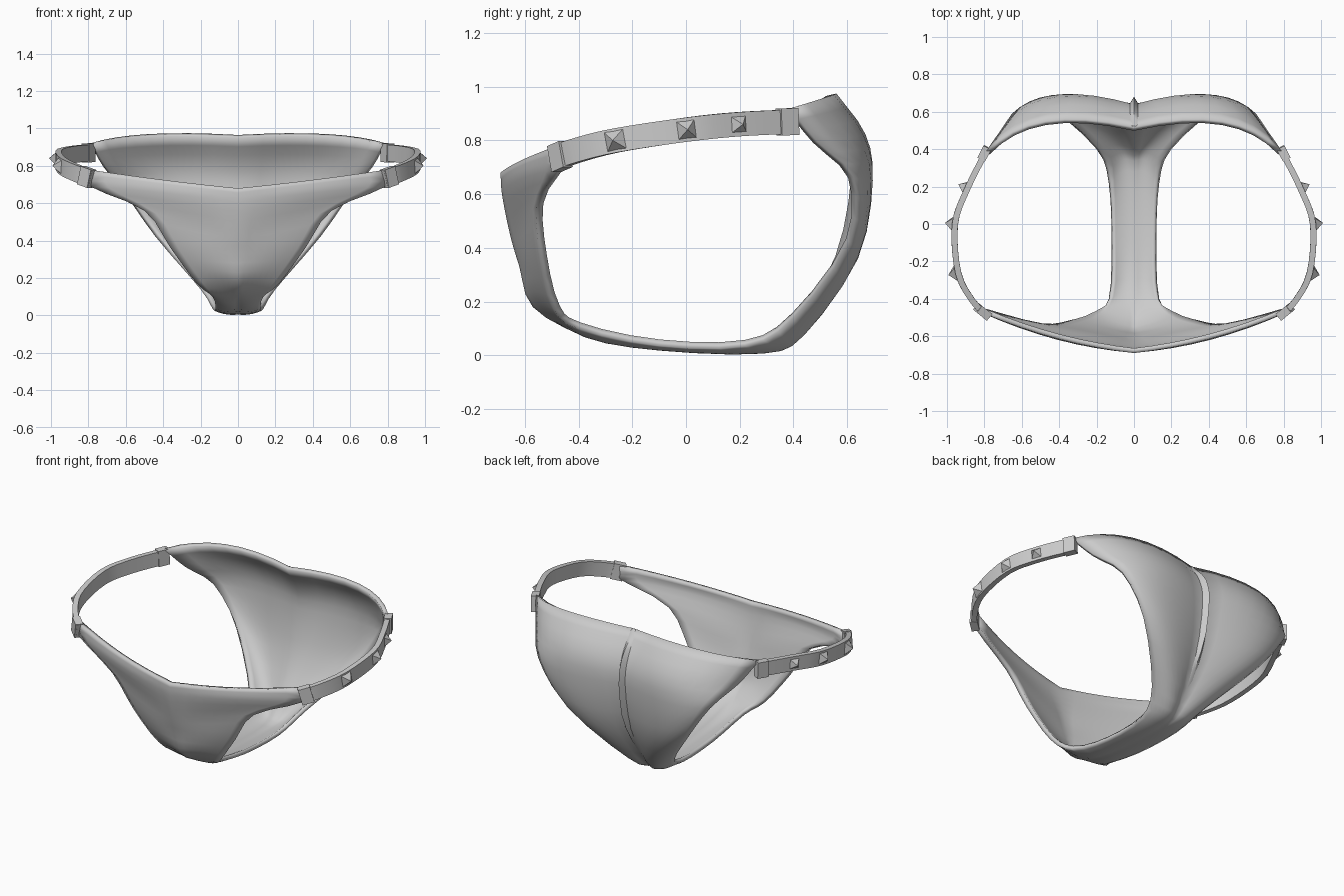
import bpy, bmesh
from mathutils import Vector

if "Cube" in bpy.data.objects:
    bpy.data.objects.remove(bpy.data.objects["Cube"])


def spline(pts, n):
    """Catmull-Rom through tuples, n steps per span."""
    P = [Vector(p) for p in pts]
    P = [2 * P[0] - P[1]] + P + [2 * P[-1] - P[-2]]
    out = []
    for i in range(1, len(P) - 2):
        a, b, c, d = P[i - 1:i + 3]
        for k in range(n):
            t = k / n
            out.append(0.5 * (2 * b + (c - a) * t + (2 * a - 5 * b + 4 * c - d) * t * t
                              + (3 * b - a - 3 * c + d) * t ** 3))
    return out + [P[-2]]


def make(name, verts, faces, mirror=True, thickness=0, smooth=True):
    me = bpy.data.meshes.new(name)
    me.from_pydata([tuple(v) for v in verts], [], faces)
    ob = bpy.data.objects.new(name, me)
    bpy.context.collection.objects.link(ob)
    if not thickness:
        bm = bmesh.new()
        bm.from_mesh(me)
        bmesh.ops.recalc_face_normals(bm, faces=bm.faces)
        bm.to_mesh(me)
        bm.free()
    if mirror:
        ob.modifiers.new("mirror", 'MIRROR')
    if thickness:
        s = ob.modifiers.new("cloth", 'SOLIDIFY')
        s.thickness, s.offset = thickness, -1
    if smooth:
        bpy.ops.object.select_all(action='DESELECT')
        ob.select_set(True)
        bpy.context.view_layer.objects.active = ob
        bpy.ops.object.shade_smooth_by_angle(angle=0.7)
    return ob


# Cloth panel sections, front waist to back waist: centre (y, z), halfway (y, z), leg edge (x, y, z)
rows = [
    ((-.69, .68), (-.615, .725), (.80, -.48, .78)),
    ((-.685, .60), (-.62, .655), (.79, -.48, .69)),
    ((-.655, .45), (-.61, .50), (.50, -.555, .56)),
    ((-.62, .33), (-.59, .34), (.36, -.54, .36)),
    ((-.57, .18), (-.54, .19), (.22, -.49, .17)),
    ((-.38, .075), (-.38, .07), (.135, -.40, .10)),
    ((-.10, .02), (-.10, .02), (.12, -.10, .035)),
    ((.28, .01), (.28, .01), (.135, .22, .035)),
    ((.42, .09), (.44, .08), (.20, .40, .14)),
    ((.58, .36), (.64, .36), (.44, .61, .42)),
    ((.64, .66), (.695, .65), (.61, .625, .66)),
    ((.61, .82), (.66, .82), (.72, .49, .795)),
    ((.52, .965), (.55, .97), (.79, .39, .92)),
]
STEP = 3
centre = spline([(0, *c) for c, m, e in rows], STEP)
middle = spline([(e[0] * (.6 if c[0] > .5 else .5), *m) for c, m, e in rows], STEP)
edge = spline([e for c, m, e in rows], STEP)
N = 8
verts, faces = [], []
for c, m, e in zip(centre, middle, edge):
    for j in range(N + 1):
        t = j / N
        verts.append(c * (1 - t) * (1 - 2 * t) + m * 4 * t * (1 - t) + e * t * (2 * t - 1))
for i in range(len(centre) - 1):
    for j in range(N):
        a = i * (N + 1) + j
        b = a + N + 1
        faces.append((a, b, b + 1, a + 1))
make("cloth_panel", verts, faces, thickness=.026)

# Side belt: rectangular section swept along the hip
belt = spline([(.78, -.49, .73), (.86, -.415, .76), (.94, -.26, .80), (.957, 0, .84),
               (.89, .19, .86), (.79, .39, .87)], 4)


def frame(i):
    t = (belt[min(i + 1, len(belt) - 1)] - belt[max(i - 1, 0)]).normalized()
    out = Vector((t.y, -t.x, 0)).normalized()
    return t, out, out.cross(t)


def quads(n, start):
    """Closed ring of n quads from one loop to the next."""
    return [(start + k, start + (k + 1) % n, start + (k + 1) % n + n, start + k + n) for k in range(n)]


square = ((-1, -1), (1, -1), (1, 1), (-1, 1))
verts, faces = [], []
for i, p in enumerate(belt):
    t, o, u = frame(i)
    verts += [p + o * a * .016 + u * b * .045 for a, b in square]
    if i:
        faces += quads(4, i * 4 - 4)
n = len(verts)
make("side_belt", verts, faces + [(0, 1, 2, 3), (n - 4, n - 3, n - 2, n - 1)])

# Pyramid studs on the belt
for k, i in enumerate((8, 12, 16)):
    t, o, u = frame(i)
    p, s = belt[i] + o * .014, .036 - .003 * k
    v = [p + t * a * s + u * b * s for a, b in square] + [p + o * .04]
    make(f"stud_{k + 1}", v, [(0, 1, 2, 3)] + [(j, (j + 1) % 4, 4) for j in range(4)], smooth=False)

# Square clasps where belt meets cloth
for name, i in (("front_clasp", 1), ("back_clasp", len(belt) - 1)):
    t, o, u = frame(i)
    p = belt[i] + t * (.01 if i == 1 else -.015)
    v = [p + o * d + t * a * .036 + u * b * .05 for d in (-.02, .026) for a, b in square]
    make(name, v, [(0, 1, 2, 3), (4, 5, 6, 7)] + quads(4, 0), smooth=False)

# Narrow raised seam down the middle of the back
verts, faces = [], []
seam = centre[8 * STEP + 1:]
side = Vector((.025, 0, 0))
for i, p in enumerate(seam):
    r = .04 * min(1, i / 3, (len(seam) - 1 - i) / 3 + .1)
    verts += [p - side, p + Vector((0, r, 0)), p + side]
    if i:
        a = i * 3 - 3
        faces += [(a, a + 1, a + 4, a + 3), (a + 1, a + 2, a + 5, a + 4)]
make("back_seam", verts, faces, mirror=False)
